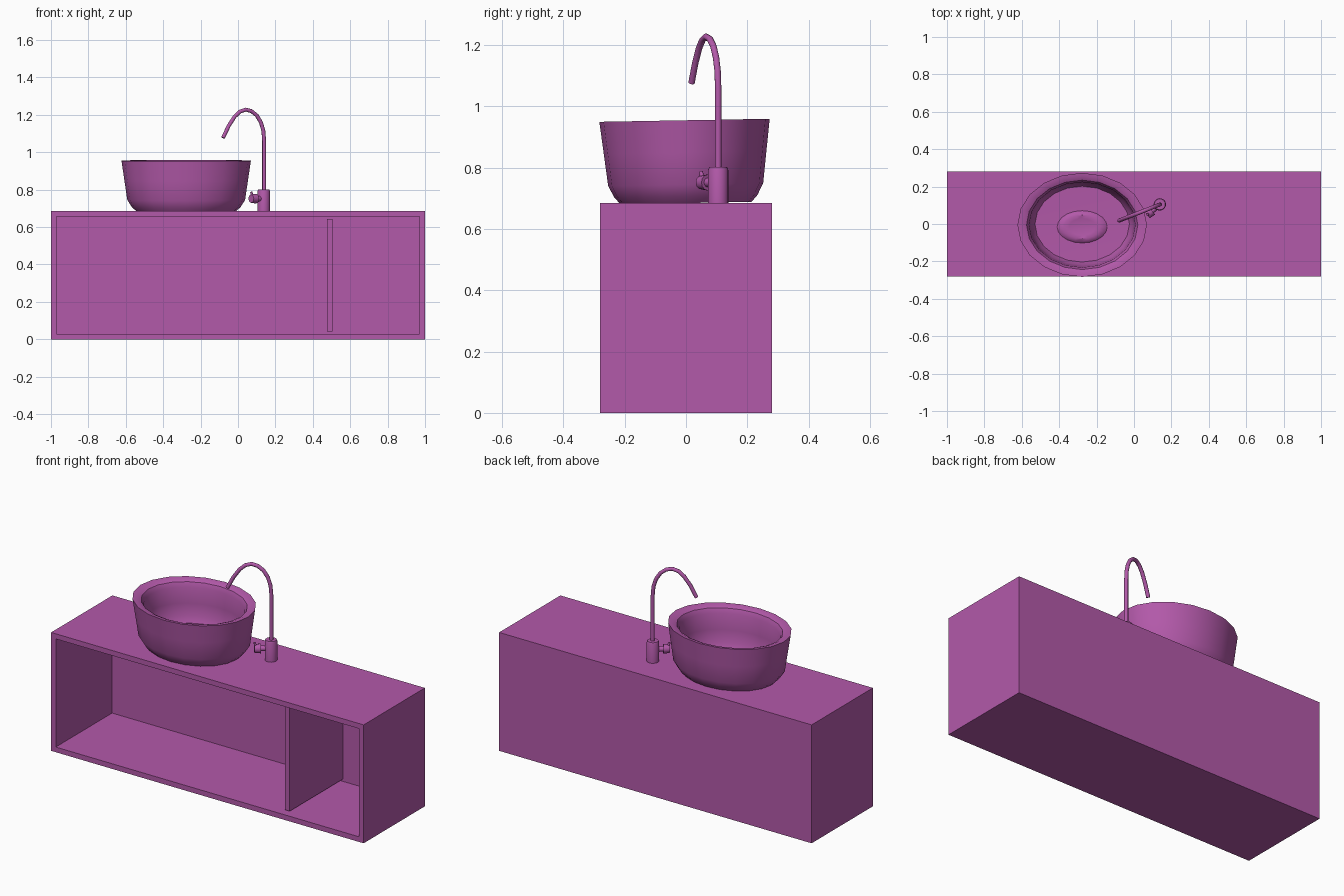
import bpy, bmesh, math
from mathutils import Vector, Matrix

if "Cube" in bpy.data.objects:
    bpy.data.objects.remove(bpy.data.objects["Cube"])

mat = bpy.data.materials.new("plum")
mat.diffuse_color = (0.45, 0.1, 0.4, 1)
mat.use_nodes = True
mat.node_tree.nodes["Principled BSDF"].inputs["Base Color"].default_value = mat.diffuse_color


def finish(name, bm, smooth=None):
    bmesh.ops.recalc_face_normals(bm, faces=bm.faces)
    me = bpy.data.meshes.new(name)
    bm.to_mesh(me)
    bm.free()
    ob = bpy.data.objects.new(name, me)
    bpy.context.collection.objects.link(ob)
    me.materials.append(mat)
    if smooth:
        bpy.ops.object.select_all(action='DESELECT')
        ob.select_set(True)
        bpy.context.view_layer.objects.active = ob
        bpy.ops.object.shade_smooth_by_angle(angle=math.radians(smooth))
    return ob


def add_box(bm, lo, hi):
    lo, hi = Vector(lo), Vector(hi)
    m = Matrix.Translation((lo + hi) / 2) @ Matrix.Diagonal((*(hi - lo), 1))
    return bmesh.ops.create_cube(bm, size=1, matrix=m)


def lathe(name, profile, rx, ry, sides, matrix, smooth=35):
    # closed surface of revolution; radius 0 makes a single pole vertex
    bm = bmesh.new()
    rings = []
    for r, z in profile:
        n = sides if r > 0 else 1
        rings.append([bm.verts.new((r * rx * math.cos(math.tau * i / sides),
                                    r * ry * math.sin(math.tau * i / sides), z)) for i in range(n)])
    for a, b in zip(rings, rings[1:]):
        for i in range(sides):
            j = (i + 1) % sides
            quad = [a[i % len(a)], a[j % len(a)], b[j % len(b)], b[i % len(b)]]
            bm.faces.new(list(dict.fromkeys(quad)))
    bm.transform(matrix)
    return finish(name, bm, smooth)


def tube(name, points, r0, r1, sides=12):
    # round tube swept along a path, with capped ends
    bm = bmesh.new()
    pts = [Vector(p) for p in points]
    side = Vector((0.37, -0.93, 0)).normalized()
    rings = []
    for k, p in enumerate(pts):
        t = (pts[min(k + 1, len(pts) - 1)] - pts[max(k - 1, 0)]).normalized()
        u = (side - t * side.dot(t)).normalized()
        v = t.cross(u)
        r = r0 + (r1 - r0) * k / (len(pts) - 1)
        rings.append([bm.verts.new(p + r * (u * math.cos(math.tau * i / sides) + v * math.sin(math.tau * i / sides)))
                      for i in range(sides)])
    for a, b in zip(rings, rings[1:]):
        for i in range(sides):
            j = (i + 1) % sides
            bm.faces.new((a[i], a[j], b[j], b[i]))
    bm.faces.new(rings[0])
    bm.faces.new(rings[-1])
    return finish(name, bm, 40)


# cabinet: box whose front face is inset and pushed back into an open recess
bm = bmesh.new()
add_box(bm, (-1, -0.28, 0), (1, 0.28, 0.685))
bm.normal_update()
front = [f for f in bm.faces if f.normal.y < -0.9]
bmesh.ops.inset_region(bm, faces=front, thickness=0.042)
ext = bmesh.ops.extrude_face_region(bm, geom=front)
bmesh.ops.translate(bm, vec=(0, 0.515, 0), verts=[v for v in ext["geom"] if isinstance(v, bmesh.types.BMVert)])
bmesh.ops.delete(bm, geom=[f for f in front if f.is_valid], context='FACES_ONLY')
finish("cabinet", bm)

# upright divider, slightly set back from the front
bm = bmesh.new()
add_box(bm, (0.475, -0.25, 0.042), (0.506, 0.236, 0.643))
finish("divider", bm)

# oval basin, tilted slightly forward
place = Matrix.Translation((-0.277, 0, 0.685)) @ Matrix.Rotation(0.018, 4, 'X')
lathe("basin", [(0, 0), (0.77, 0), (0.84, 0.022), (0.91, 0.06), (0.955, 0.165), (1, 0.27),
                (0.93, 0.268), (0.86, 0.258), (0.82, 0.232), (0.81, 0.14), (0.79, 0.07),
                (0.73, 0.036), (0, 0.03)], 0.346, 0.278, 20, place)

# low oval drain cover with a dished middle
lathe("drain", [(1, 0.028), (0.9, 0.04), (0.7, 0.048), (0.5, 0.044), (0, 0.04)],
      0.14, 0.09, 20, place @ Matrix.Translation((0, -0.015, 0)))

# tap body
lathe("tap_body", [(0, 0.68), (1, 0.68), (1, 0.793), (0.88, 0.802), (0, 0.802)],
      0.033, 0.033, 20, Matrix.Translation((0.138, 0.105, 0)))

# gooseneck spout: (fraction of reach, height)
neck = [(0, 0.79), (0, 0.95), (0, 1.06), (0.02, 1.115), (0.08, 1.16), (0.18, 1.197), (0.31, 1.22), (0.45, 1.228),
        (0.59, 1.217), (0.72, 1.19), (0.86, 1.142), (1, 1.077)]
tube("spout", [(0.14 - 0.22 * s, 0.105 - 0.087 * s, z) for s, z in neck], 0.0105, 0.0105)

# side handle: stem, knob and small upright lever
stem_dir = Vector((-0.77, -0.64, 0))
hub = Vector((0.138, 0.105, 0.752))
tube("handle_stem", [hub, hub + stem_dir * 0.06], 0.015, 0.015)
tube("handle_knob", [hub + stem_dir * d for d in (0.054, 0.075, 0.088)], 0.026, 0.022)
tip = hub + stem_dir * 0.078
tube("handle_lever", [tip, tip + Vector((-0.003, -0.003, 0.02)), tip + Vector((-0.007, -0.006, 0.036))], 0.008, 0.006)
